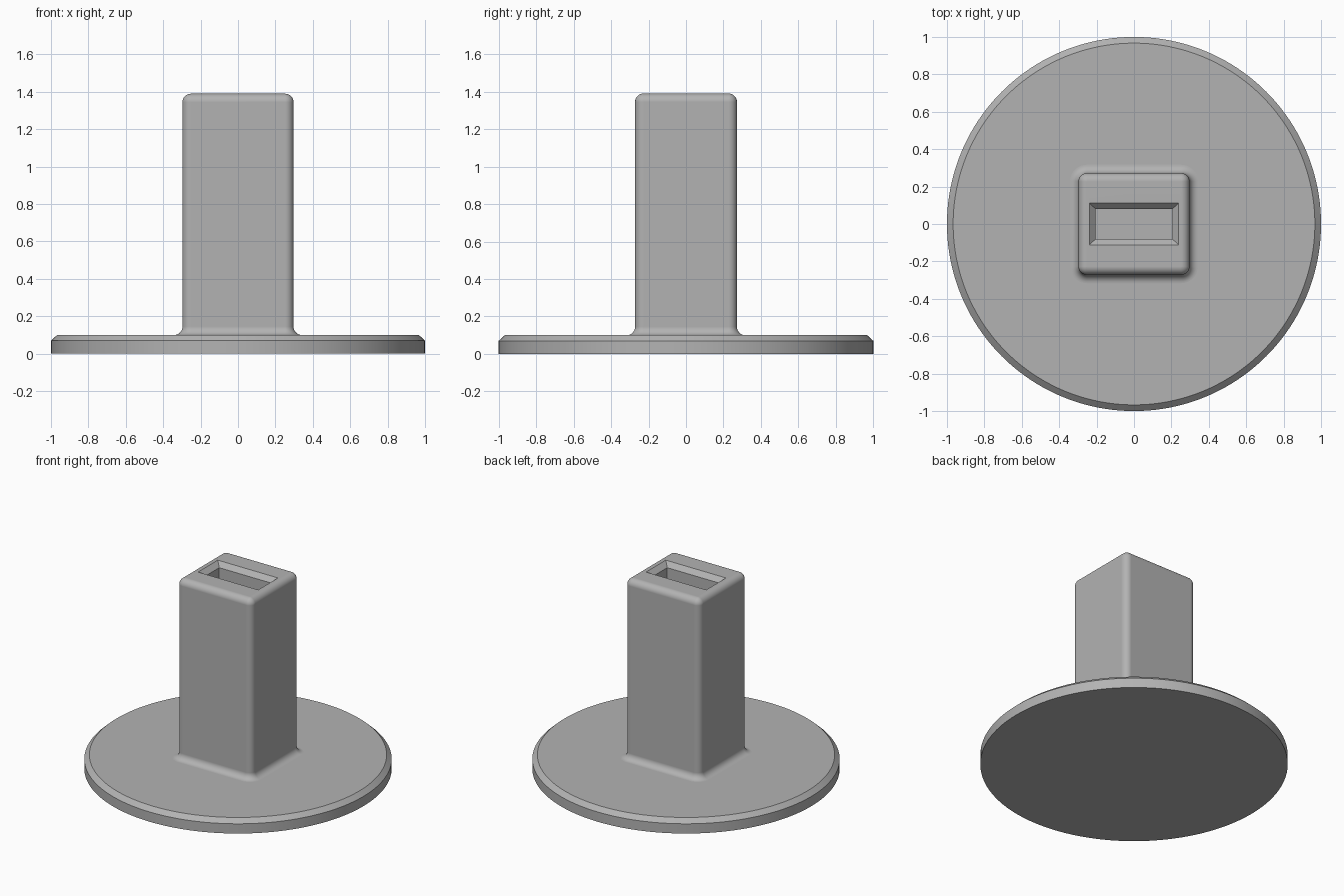
import bpy
import bmesh
from math import cos, sin, pi, radians

cube = bpy.data.objects.get("Cube")
if cube:
    bpy.data.objects.remove(cube, do_unlink=True)

GREY = (0.45, 0.45, 0.45, 1)
grey = bpy.data.materials.new("plain grey")
grey.use_nodes = True
grey.diffuse_color = GREY
grey.node_tree.nodes["Principled BSDF"].inputs["Base Color"].default_value = GREY

STEPS = 10            # segments per quarter round
FILLET = 0.045
BASE_TOP, TOP = 0.10, 1.39


def rounded_rect(hx, hy, radius, z):
    """Ring of points around a core rectangle grown by a radius."""
    points = []
    for quarter, (sx, sy) in enumerate([(1, 1), (-1, 1), (-1, -1), (1, -1)]):
        for i in range(STEPS + 1):
            a = (quarter + i / STEPS) * pi / 2
            points.append((sx * hx + radius * cos(a), sy * hy + radius * sin(a), z))
    return points


def circle(radius, z, count=160):
    return [(radius * cos(2 * pi * i / count), radius * sin(2 * pi * i / count), z)
            for i in range(count)]


def loft(name, rings, cap_start):
    """Skin a stack of rings, close the last one and optionally the first."""
    bm = bmesh.new()
    loops = [[bm.verts.new(p) for p in ring] for ring in rings]
    for low, high in zip(loops, loops[1:]):
        for i in range(len(low)):
            j = (i + 1) % len(low)
            bm.faces.new((low[i], low[j], high[j], high[i]))
    bm.faces.new(loops[-1])
    if cap_start:
        bm.faces.new(loops[0][::-1])
    bmesh.ops.remove_doubles(bm, verts=bm.verts, dist=0.0005)
    mesh = bpy.data.meshes.new(name)
    bm.to_mesh(mesh)
    bm.free()
    mesh.materials.append(grey)
    obj = bpy.data.objects.new(name, mesh)
    bpy.context.collection.objects.link(obj)
    bpy.ops.object.select_all(action="DESELECT")
    obj.select_set(True)
    bpy.context.view_layer.objects.active = obj
    bpy.ops.object.shade_smooth_by_angle(angle=radians(30))
    weighted = obj.modifiers.new("flat face normals", "WEIGHTED_NORMAL")
    weighted.keep_sharp = True
    return obj


# Round base plate with chamfered upper rim
loft("base_plate", [circle(1, 0), circle(1, 0.07), circle(0.967, BASE_TOP)], True)

# Pillar: flared foot, straight sides, rounded top, then down into the slot
core_x, core_y = 0.297 - FILLET, 0.272 - FILLET
angles = [i / STEPS * pi / 2 for i in range(STEPS + 1)]
foot = [rounded_rect(core_x, core_y, FILLET * (2 - sin(a)),
                     BASE_TOP + FILLET * (1 - cos(a))) for a in angles]
crown = [rounded_rect(core_x, core_y, FILLET * cos(a),
                      TOP - FILLET * (1 - sin(a))) for a in angles]
slot = [rounded_rect(0.239, 0.112, 0, TOP),
        rounded_rect(0.205, 0.080, 0, TOP - 0.033),
        rounded_rect(0.205, 0.080, 0, TOP - 0.6)]
loft("slotted_pillar", foot + crown + slot, False)
